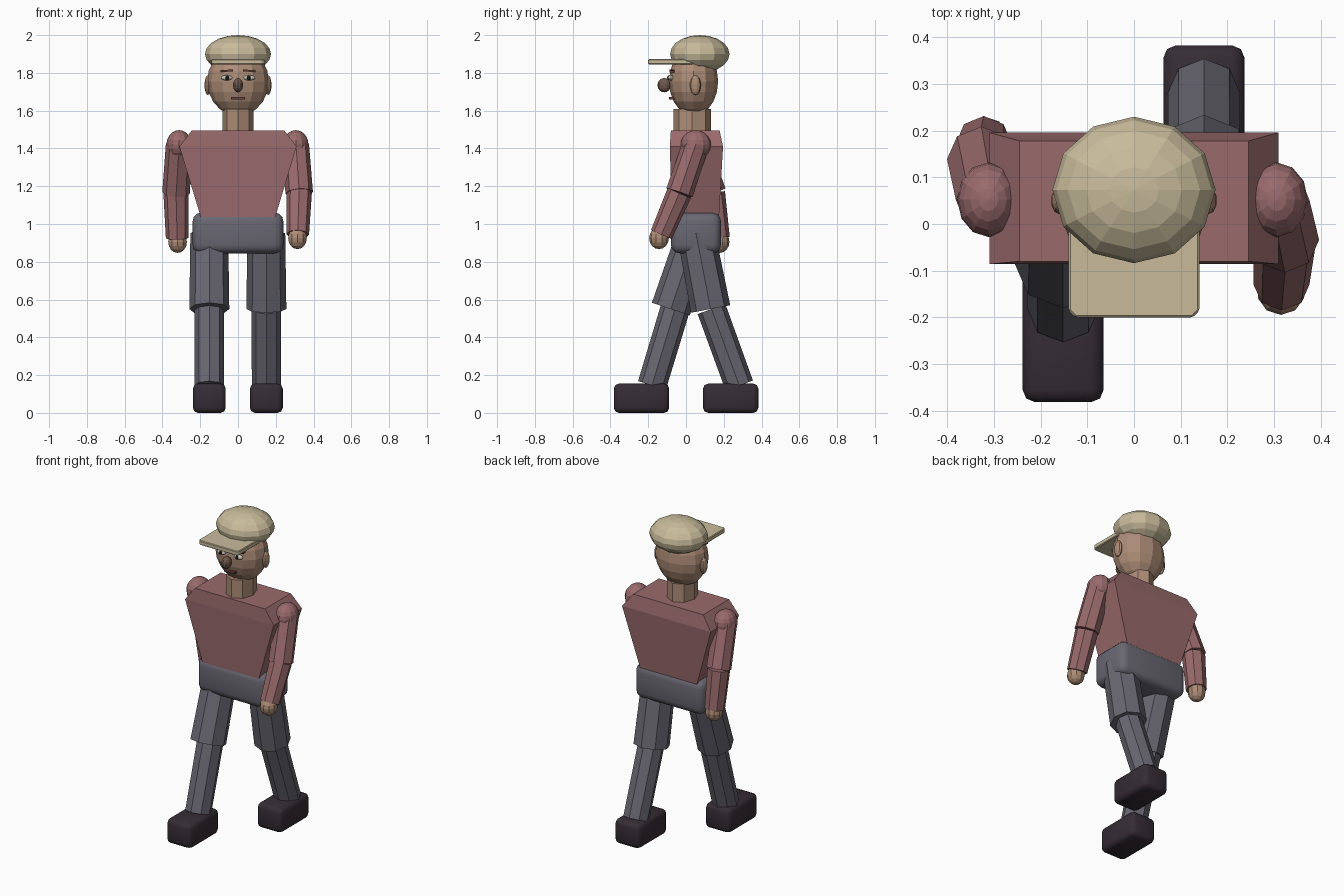
import bpy, bmesh, math
from mathutils import Vector, Matrix

if "Cube" in bpy.data.objects:
    bpy.data.objects.remove(bpy.data.objects["Cube"])


def material(name, rgb):
    m = bpy.data.materials.new(name)
    m.diffuse_color = (*rgb, 1)
    m.use_nodes = True
    m.node_tree.nodes["Principled BSDF"].inputs["Base Color"].default_value = m.diffuse_color
    return m


SHIRT = material("dusty_red", (0.32, 0.145, 0.15))
TROUSERS = material("slate_grey", (0.14, 0.135, 0.165))
SHOE = material("dark_plum", (0.036, 0.026, 0.035))
SKIN = material("skin", (0.42, 0.265, 0.185))
NOSE = material("dark_skin", (0.16, 0.10, 0.075))
CAP = material("khaki", (0.58, 0.50, 0.33))
WHITE = material("eye_white", (0.60, 0.58, 0.48))
BLACK = material("pupil_black", (0.015, 0.013, 0.015))
BROW = material("brown_red", (0.14, 0.05, 0.04))


def finish(bm, name, mat):
    bmesh.ops.recalc_face_normals(bm, faces=bm.faces)
    me = bpy.data.meshes.new(name)
    bm.to_mesh(me)
    bm.free()
    me.materials.append(mat)
    ob = bpy.data.objects.new(name, me)
    bpy.context.collection.objects.link(ob)
    return ob


def ball(name, mat, centre, radii, segs=12, rings=10):
    bm = bmesh.new()
    bmesh.ops.create_uvsphere(bm, u_segments=segs, v_segments=rings, radius=1)
    bm.transform(Matrix.Translation(centre) @ Matrix.Diagonal((*radii, 1)))
    return finish(bm, name, mat)


def tube(name, mat, top, bottom, r_top, r_bottom, squash=1.0):
    """Eight-sided tapered limb between two points."""
    top, bottom = Vector(top), Vector(bottom)
    axis = top - bottom
    bm = bmesh.new()
    bmesh.ops.create_cone(bm, cap_ends=True, segments=8, radius1=r_bottom,
                          radius2=r_top, depth=axis.length)
    rot = Vector((0, 0, 1)).rotation_difference(axis).to_matrix().to_4x4()
    bm.transform(Matrix.Translation((top + bottom) / 2) @ rot
                 @ Matrix.Diagonal((squash, 1, 1, 1)))
    return finish(bm, name, mat)


def box(name, mat, lo, hi, bevel=0.0, segments=2, tilt=0.0):
    lo, hi = Vector(lo), Vector(hi)
    bm = bmesh.new()
    bmesh.ops.create_cube(bm, size=1)
    bm.transform(Matrix.Translation((lo + hi) / 2) @ Matrix.Rotation(tilt, 4, 'Y')
                 @ Matrix.Diagonal((*(hi - lo), 1)))
    if bevel:
        bmesh.ops.bevel(bm, geom=bm.edges[:], offset=bevel, segments=segments,
                        profile=0.5, affect='EDGES')
    ob = finish(bm, name, mat)
    if bevel:
        bpy.context.view_layer.objects.active = ob
        ob.select_set(True)
        bpy.ops.object.shade_smooth_by_angle(angle=math.radians(50))
        ob.select_set(False)
    return ob


# Torso: stacked rectangles (half width, front, back, height)
bm = bmesh.new()
rows = []
for hx, y0, y1, z in ((0.183, -0.072, 0.172, 0.99), (0.31, -0.086, 0.196, 1.41),
                      (0.245, -0.08, 0.178, 1.495)):
    rows.append([bm.verts.new(p) for p in
                 ((-hx, y0, z), (hx, y0, z), (hx, y1, z), (-hx, y1, z))])
for a, b in zip(rows, rows[1:]):
    for i in range(4):
        j = (i + 1) % 4
        bm.faces.new((a[i], a[j], b[j], b[i]))
bm.faces.new(rows[0])
bm.faces.new(rows[-1])
finish(bm, "torso", SHIRT)

# Pelvis
box("pelvis", TROUSERS, (-0.24, -0.08, 0.845), (0.24, 0.185, 1.06), 0.045, 3)

# Legs in mid stride
for side, sx, knee, shin_top, ankle, heel in (
        ("left", -0.152, (-0.08, 0.55), (-0.058, 0.55), (-0.18, 0.146), -0.382),
        ("right", 0.15, (0.13, 0.55), (0.135, 0.55), (0.282, 0.145), 0.09)):
    tube(side + "_thigh", TROUSERS, (sx, 0.053, 0.95), (sx, *knee), 0.1, 0.106)
    tube(side + "_shin", TROUSERS, (sx, *shin_top), (sx, *ankle), 0.078, 0.077)
    box(side + "_shoe", SHOE, (sx - 0.087, heel, 0.0),
        (sx + 0.087, heel + 0.293, 0.155), 0.027, 2)

# Arms swinging opposite to the legs
for side, shoulder, elbow, wrist, hand in (
        ("left", (-0.312, 0.052, 1.42), (-0.328, 0.14, 1.165),
         (-0.322, 0.172, 0.925), (-0.32, 0.178, 0.905)),
        ("right", (0.306, 0.052, 1.42), (0.324, -0.035, 1.165),
         (0.316, -0.13, 0.945), (0.315, -0.143, 0.925))):
    ball(side + "_shoulder", SHIRT, shoulder, (0.067, 0.08, 0.077))
    tube(side + "_upper_arm", SHIRT, shoulder, elbow, 0.07, 0.073)
    tube(side + "_forearm", SHIRT, elbow, wrist, 0.067, 0.06)
    ball(side + "_hand", SKIN, hand, (0.052, 0.052, 0.058), 10, 8)

# Neck and head
tube("neck", SKIN, (0, 0.033, 1.61), (0, 0.033, 1.47), 0.1, 0.1, 0.83)
ball("head", SKIN, (0, 0.04, 1.755), (0.163, 0.13, 0.182))
ball("nose", NOSE, (0, -0.115, 1.735), (0.028, 0.036, 0.038), 10, 8)
box("mouth", BROW, (-0.036, -0.09, 1.66), (0.036, -0.055, 1.672))

# Paired face features
for side, s in (("left", -1), ("right", 1)):
    ball(side + "_ear", SKIN, (s * 0.16, 0.05, 1.735), (0.018, 0.029, 0.052), 10, 8)
    ball(side + "_eye", WHITE, (s * 0.06, -0.08, 1.774), (0.031, 0.016, 0.014))
    ball(side + "_pupil", BLACK, (s * 0.057, -0.093, 1.774), (0.011, 0.007, 0.012), 8, 6)
    box(side + "_brow", BROW, (s * 0.06 - 0.034, -0.088, 1.806),
        (s * 0.06 + 0.034, -0.06, 1.816), tilt=s * 0.08)

# Flat cap with brim
ball("cap", CAP, (0, 0.073, 1.9), (0.175, 0.157, 0.1))
bm = bmesh.new()
c = 0.014
outline = ((-0.14, 0.06), (-0.14, -0.2 + c), (-0.14 + c, -0.2),
           (0.14 - c, -0.2), (0.14, -0.2 + c), (0.14, 0.06))
face = bm.faces.new([bm.verts.new((x, y, 1.845)) for x, y in outline])
ext = bmesh.ops.extrude_face_region(bm, geom=[face])
bmesh.ops.translate(bm, vec=(0, 0, 0.028),
                    verts=[v for v in ext["geom"] if isinstance(v, bmesh.types.BMVert)])
bmesh.ops.bevel(bm, geom=bm.edges[:], offset=0.004, segments=1, affect='EDGES')
finish(bm, "cap_brim", CAP)
